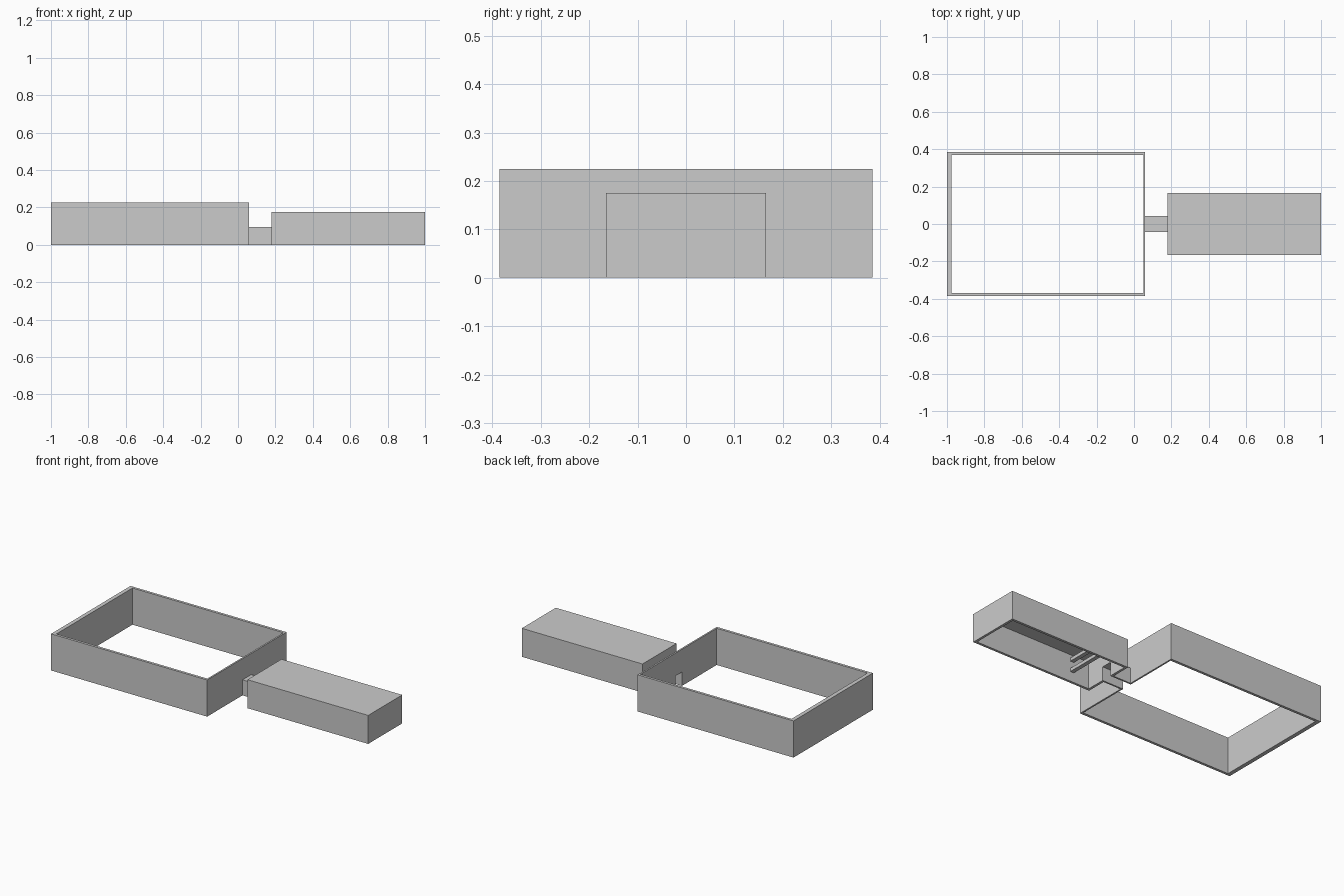
import bpy, bmesh

if "Cube" in bpy.data.objects:
    bpy.data.objects.remove(bpy.data.objects["Cube"])


def boxes(name, specs):
    """One object from a list of (x0, x1, y0, y1, z0, z1) blocks."""
    bm = bmesh.new()
    for x0, x1, y0, y1, z0, z1 in specs:
        verts = bmesh.ops.create_cube(bm, size=1)["verts"]
        for v in verts:
            v.co = (x1 if v.co.x > 0 else x0,
                    y1 if v.co.y > 0 else y0,
                    z1 if v.co.z > 0 else z0)
    mesh = bpy.data.meshes.new(name)
    bm.to_mesh(mesh)
    bm.free()
    obj = bpy.data.objects.new(name, mesh)
    bpy.context.collection.objects.link(obj)
    return obj


def door_wall(name, x0, x1, half, height, door_half, door_height):
    """Cross wall with a doorway at ground level in its middle."""
    return boxes(name, [
        (x0, x1, -half, -door_half, 0, height),
        (x0, x1, door_half, half, 0, height),
        (x0, x1, -door_half, door_half, door_height, height)])


DOOR, DOOR_H = 0.032, 0.085

# Large open enclosure
boxes("enclosure_end_wall", [(-1, -0.975, -0.385, 0.385, 0, 0.225)])
for side, s in (("front", -1), ("back", 1)):
    y0, y1 = sorted((s * 0.385, s * 0.369))
    boxes("enclosure_" + side + "_wall", [(-0.975, 0.06, y0, y1, 0, 0.225)])
door_wall("enclosure_door_wall", 0.05, 0.06, 0.369, 0.225, DOOR, DOOR_H)

# Covered passage
boxes("passage", [
    (0.06, 0.18, -0.042, -DOOR, 0, 0.095),
    (0.06, 0.18, DOOR, 0.042, 0, 0.095),
    (0.06, 0.18, -DOOR, DOOR, DOOR_H, 0.095)])

# Roofed house, open below
boxes("house_end_wall", [(0.985, 1, -0.165, 0.165, 0, 0.165)])
for side, s in (("front", -1), ("back", 1)):
    y0, y1 = sorted((s * 0.165, s * 0.15))
    boxes("house_" + side + "_wall", [(0.195, 0.985, y0, y1, 0, 0.165)])
door_wall("house_door_wall", 0.18, 0.195, 0.165, 0.165, DOOR, DOOR_H)
boxes("house_roof", [(0.18, 1, -0.165, 0.165, 0.165, 0.175)])

# Cross bars inside the house
for i, z in enumerate((0.06, 0.125)):
    boxes("cross_bar_%d" % (i + 1), [(0.30, 0.325, -0.15, 0.15, z, z + 0.02)])
